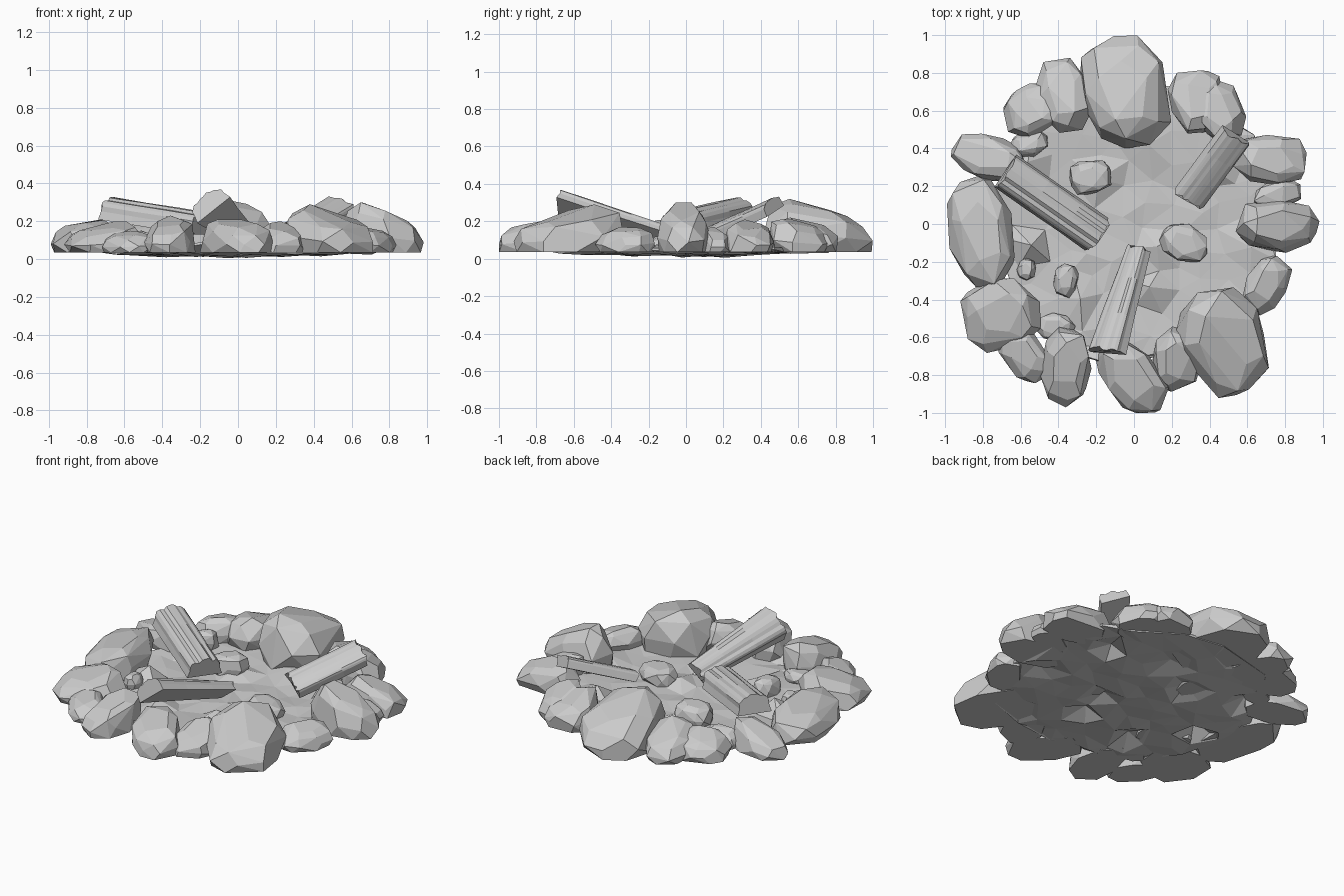
import bpy, bmesh, random
from math import sin, cos, pi, radians, hypot, sqrt
from mathutils import Vector
from mathutils.geometry import delaunay_2d_cdt

if "Cube" in bpy.data.objects:
    bpy.data.objects.remove(bpy.data.objects["Cube"])

random.seed(7)
R = random.uniform


def finish(bm, name):
    bmesh.ops.recalc_face_normals(bm, faces=bm.faces)
    me = bpy.data.meshes.new(name)
    bm.to_mesh(me)
    bm.free()
    ob = bpy.data.objects.new(name, me)
    bpy.context.collection.objects.link(ob)
    return ob


def stone(name, x, y, a, b, rot, h, base=0.035, slope=0.33):
    """Faceted hull, flat underneath, higher on the side facing the fire."""
    c, s = cos(radians(rot)), sin(radians(rot))
    r = max(hypot(x, y), 0.01)
    pts = []
    for rad, z, n, off in [(0.92, 0, 8, 0), (1.0, 0.38, 8, .25), (0.86, 0.8, 7, .5), (0.55, 1.0, 5, 0)]:
        for i in range(n):
            t = 2 * pi * (i + off + R(-.25, .25)) / n
            rr = rad * R(0.9, 1.05)
            # squarish footprint
            u = abs(cos(t)) ** 0.85 * (1 if cos(t) > 0 else -1)
            v = abs(sin(t)) ** 0.85 * (1 if sin(t) > 0 else -1)
            pts.append([rr * u, rr * v, z * R(0.94, 1.04)])
    # fit the footprint, then tip the top inward
    for ax in (0, 1):
        lo, hi = min(p[ax] for p in pts), max(p[ax] for p in pts)
        for p in pts:
            p[ax] = 2 * (p[ax] - lo) / (hi - lo) - 1
    out = []
    for u, v, z in pts:
        dx, dy = u * a * c - v * b * s, u * a * s + v * b * c
        outward = (dx * x + dy * y) / r / max(a, b)
        px = min(max(x + dx, -0.99), 0.985)
        py = min(max(y + dy, -1.0), 1.0)
        out.append(Vector((px, py, z * (1 - slope * outward))))
    top = max(p.z for p in out)
    bm = bmesh.new()
    for p in out:
        p.z = base + p.z / top * (h - base)
        bm.verts.new(p)
    bmesh.ops.convex_hull(bm, input=bm.verts)
    loose = [v for v in bm.verts if not v.link_faces]
    bmesh.ops.delete(bm, geom=loose, context='VERTS')
    bmesh.ops.dissolve_limit(bm, angle_limit=radians(10), verts=bm.verts, edges=bm.edges)
    finish(bm, name)


def split_log(name, p, q, w0, w1, t0, t1, power, groove, roll=0):
    """Split log: flat underside, grooved bark on top, outer end p, inner end q."""
    p, q = Vector(p), Vector(q)
    d = (q - p).normalized()
    side = d.cross(Vector((0, 0, 1))).normalized()
    up = side.cross(d)
    cr, sr = cos(radians(roll)), sin(radians(roll))
    side, up = side * cr + up * sr, up * cr - side * sr
    m = 15
    depth = [1 - (groove if i % 4 == 1 else R(0, groove * .2)) for i in range(m)]
    depth[0] = depth[-1] = 1
    bm = bmesh.new()
    rings = []
    for f in (0, 0.35, 0.7, 1):
        w, th = w0 + (w1 - w0) * f, t0 + (t1 - t0) * f
        ring = []
        for i in range(m):
            a = pi * i / (m - 1)
            k = depth[i] * R(0.97, 1.02)
            co = p.lerp(q, f) + side * (cos(a) * w / 2 * k) + up * (th * max(sin(a), 0) ** power * k)
            if f in (0, 1):
                co += d * R(-.012, .012)
            ring.append(bm.verts.new(co))
        rings.append(ring)
    for r0, r1 in zip(rings, rings[1:]):
        for i in range(m):
            j = (i + 1) % m
            bm.faces.new((r0[i], r0[j], r1[j], r1[i]))
    bm.faces.new(rings[0])
    bm.faces.new(rings[-1][::-1])
    finish(bm, name)


# Ash bed: thin crumpled sheet, dished slightly in the middle, with a few sharp bumps
pts = []
for i in range(110):
    r, t = 0.79 * sqrt((i + 0.5) / 110), i * 2.39996
    pts.append(Vector((r * cos(t) + R(-.03, .03), r * sin(t) + R(-.03, .03))))
verts, _, tris, *_ = delaunay_2d_cdt(pts, [], [], 0, 1e-5)
bm = bmesh.new()
bv = [bm.verts.new((v.x, v.y, 0.010 + 0.04 * v.length ** 2 + R(0, .022)
                    + (R(.04, .08) if i % 9 == 5 else 0))) for i, v in enumerate(verts)]
for f in tris:
    bm.faces.new([bv[i] for i in f])
bed = finish(bm, "ash_bed")
mod = bed.modifiers.new("thickness", 'SOLIDIFY')
mod.thickness = 0.014
mod.offset = 0

# Ring of stones: x, y, half length, half width, rotation, top height
ring_stones = [
    (-0.05, 0.70, 0.30, 0.225, 100, 0.32),
    (-0.37, 0.68, 0.20, 0.15, 105, 0.22),
    (-0.55, 0.60, 0.16, 0.13, 35, 0.19),
    (0.34, 0.65, 0.18, 0.15, 110, 0.22),
    (0.46, 0.60, 0.17, 0.13, 125, 0.21),
    (0.72, 0.34, 0.19, 0.13, -5, 0.21),
    (0.76, 0.155, 0.13, 0.08, 15, 0.17),
    (0.76, -0.01, 0.22, 0.14, -3, 0.30),
    (0.70, -0.32, 0.16, 0.11, 60, 0.17),
    (0.475, -0.62, 0.29, 0.23, 112, 0.29),
    (0.23, -0.72, 0.17, 0.13, 80, 0.20),
    (-0.01, -0.81, 0.23, 0.14, 128, 0.21),
    (-0.36, -0.76, 0.21, 0.135, 85, 0.23),
    (-0.58, -0.69, 0.17, 0.11, 130, 0.15),
    (-0.70, -0.47, 0.21, 0.19, 15, 0.20),
    (-0.81, -0.05, 0.30, 0.18, 102, 0.21),
    (-0.77, 0.35, 0.20, 0.12, 165, 0.19),
    (-0.56, 0.42, 0.11, 0.07, 15, 0.15),
]
for i, s in enumerate(ring_stones):
    stone(f"ring_stone_{i + 1}", *s)

# Small lumps lying in the ash
lumps = [
    (-0.23, 0.25, 0.11, 0.09, 10, 0.15), (-0.36, -0.30, 0.09, 0.065, 85, 0.14),
    (0.27, -0.10, 0.13, 0.10, -25, 0.12), (-0.57, -0.24, 0.06, 0.05, 80, 0.12),
    (-0.42, -0.54, 0.11, 0.07, 0, 0.10),
]
for i, s in enumerate(lumps):
    stone(f"ash_lump_{i + 1}", *s, slope=0.1)

# Three split logs leaning on the ring
split_log("left_log", (-0.68, 0.28, 0.21), (-0.19, -0.06, 0.13), 0.21, 0.21, 0.12, 0.12, 0.6, 0.08)
split_log("front_log", (-0.13, -0.69, 0.26), (0.035, -0.14, 0.11), 0.22, 0.14, 0.10, 0.07, 0.55, 0.08, 40)
split_log("right_log", (0.54, 0.48, 0.255), (0.29, 0.145, 0.105), 0.18, 0.18, 0.07, 0.07, 0.3, 0.02, 20)
